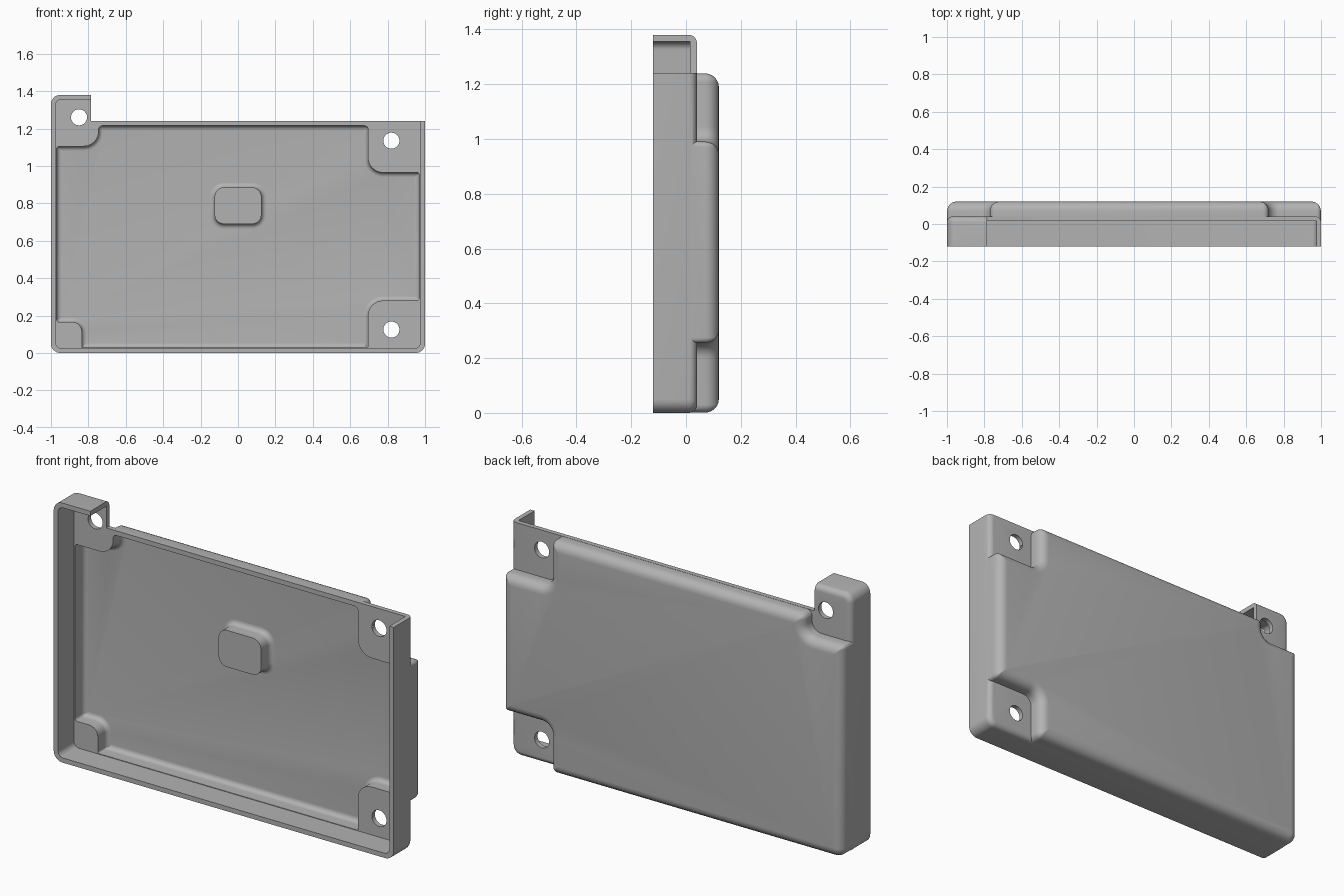
import bpy, bmesh, math
from math import sin, cos, pi

cube = bpy.data.objects.get("Cube")
if cube:
    bpy.data.objects.remove(cube, do_unlink=True)

grey = bpy.data.materials.new("plain grey")
grey.use_nodes = True
COLOUR = (0.45, 0.45, 0.45, 1)
grey.diffuse_color = COLOUR
grey.node_tree.nodes["Principled BSDF"].inputs["Base Color"].default_value = COLOUR


def outline(corners, inset=0.0, steps=8):
    """Rounded right-angled outline, counter-clockwise (x, z, radius), moved inward."""
    points = []
    for i, (x, z, r) in enumerate(corners):
        px, pz, _ = corners[i - 1]
        nx, nz, _ = corners[(i + 1) % len(corners)]
        la, lb = math.hypot(x - px, z - pz), math.hypot(nx - x, nz - z)
        ax, az = (x - px) / la, (z - pz) / la
        bx, bz = (nx - x) / lb, (nz - z) / lb
        x, z = x - inset * (az + bz), z + inset * (ax + bx)
        turn = ax * bz - az * bx
        r = max(r - inset * turn, 0.001)
        cx, cz = x + r * (bx - ax), z + r * (bz - az)
        for k in range(steps + 1):
            t = k / steps * pi / 2
            points.append((cx - r * bx * cos(t) + r * ax * sin(t),
                           cz - r * bz * cos(t) + r * az * sin(t)))
    return points


def loft(name, corners, levels):
    """Solid through the outline at each (depth, inset) level."""
    bm = bmesh.new()
    rings = [[bm.verts.new((x, y, z)) for x, z in outline(corners, inset)]
             for y, inset in levels]
    for a, b in zip(rings, rings[1:]):
        for i in range(len(a)):
            bm.faces.new((a[i - 1], a[i], b[i], b[i - 1]))
    bm.faces.new(rings[0])
    bm.faces.new(rings[-1])
    bmesh.ops.recalc_face_normals(bm, faces=bm.faces)
    mesh = bpy.data.meshes.new(name)
    bm.to_mesh(mesh)
    bm.free()
    ob = bpy.data.objects.new(name, mesh)
    bpy.context.collection.objects.link(ob)
    mesh.materials.append(grey)
    return ob


def rounded(y0, y1, r, steps=6):
    """Levels of a solid whose back edge is rounded."""
    return [(y0, 0)] + [(y1 - r + r * sin(t), r - r * cos(t))
                        for t in (k / steps * pi / 2 for k in range(steps + 1))]


def rect(x0, x1, z0, z1, r):
    return [(x0, z0, r), (x1, z0, r), (x1, z1, r), (x0, z1, r)]


def combine(target, other, operation):
    mod = target.modifiers.new(operation, 'BOOLEAN')
    mod.operation, mod.solver, mod.object = operation, 'EXACT', other
    bpy.context.view_layer.objects.active = target
    bpy.ops.object.modifier_apply(modifier=mod.name)
    bpy.data.objects.remove(other, do_unlink=True)


def smooth(ob):
    bpy.ops.object.select_all(action='DESELECT')
    ob.select_set(True)
    bpy.context.view_layer.objects.active = ob
    bpy.ops.object.shade_smooth_by_angle(angle=math.radians(32))


# Rim with a tall corner tab; the rest of the top is cut open
tray = loft("tray", rect(-1, 1, 0, 1.38, 0.05), rounded(-0.12, 0.04, 0.03))
combine(tray, loft("top_cutter", rect(-0.785, 1.2, 1.24, 1.6, 0),
                   [(-0.3, 0), (0.3, 0)]), 'DIFFERENCE')

# Raised back, stepped in around the three screw corners
e = 0.999
back = [(-e, 0.001, 0.05), (0.72, 0.001, 0.03), (0.72, 0.255, 0.055),
        (e, 0.255, 0.02), (e, 0.99, 0.02), (0.72, 0.99, 0.055),
        (0.72, 1.239, 0.03), (-0.77, 1.239, 0.03), (-0.77, 1.13, 0.055),
        (-e, 1.13, 0.02)]
combine(tray, loft("raised_back", back, rounded(0, 0.12, 0.05)), 'UNION')

# Hollow of the rim, then the deeper pocket with its corner pads
combine(tray, loft("rim_cutter", rect(-0.975, 0.975, 0.025, 1.355, 0.03),
                   [(-0.3, 0), (0.015, 0)]), 'DIFFERENCE')
w = 0.97
pocket = [(-0.835, 0.028, 0.008), (0.695, 0.028, 0.008), (0.695, 0.28, 0.08),
          (w, 0.28, 0.015), (w, 0.965, 0.015), (0.695, 0.965, 0.08),
          (0.695, 1.215, 0.02), (-0.745, 1.215, 0.02), (-0.745, 1.105, 0.08),
          (-w, 1.105, 0.015), (-w, 0.165, 0.015), (-0.835, 0.165, 0.05)]
combine(tray, loft("pocket_cutter", pocket, rounded(0, 0.095, 0.025)), 'DIFFERENCE')

# Screw holes
for x, z in ((-0.85, 1.26), (0.82, 1.135), (0.82, 0.125)):
    r = 0.043
    combine(tray, loft("hole_cutter", rect(x - r, x + r, z - r, z + r, r),
                       [(-0.3, 0), (0.3, 0)]), 'DIFFERENCE')
smooth(tray)

# Centre boss, flaring into the pocket floor
f = 0.025
flare = [(0.095 - f + f * sin(t), f * cos(t) - f)
         for t in (k / 6 * pi / 2 for k in range(7))]
boss = loft("centre_boss", rect(-0.125, 0.125, 0.69, 0.885, 0.05),
            [(0.015, 0)] + flare + [(0.1, -f)])
smooth(boss)
